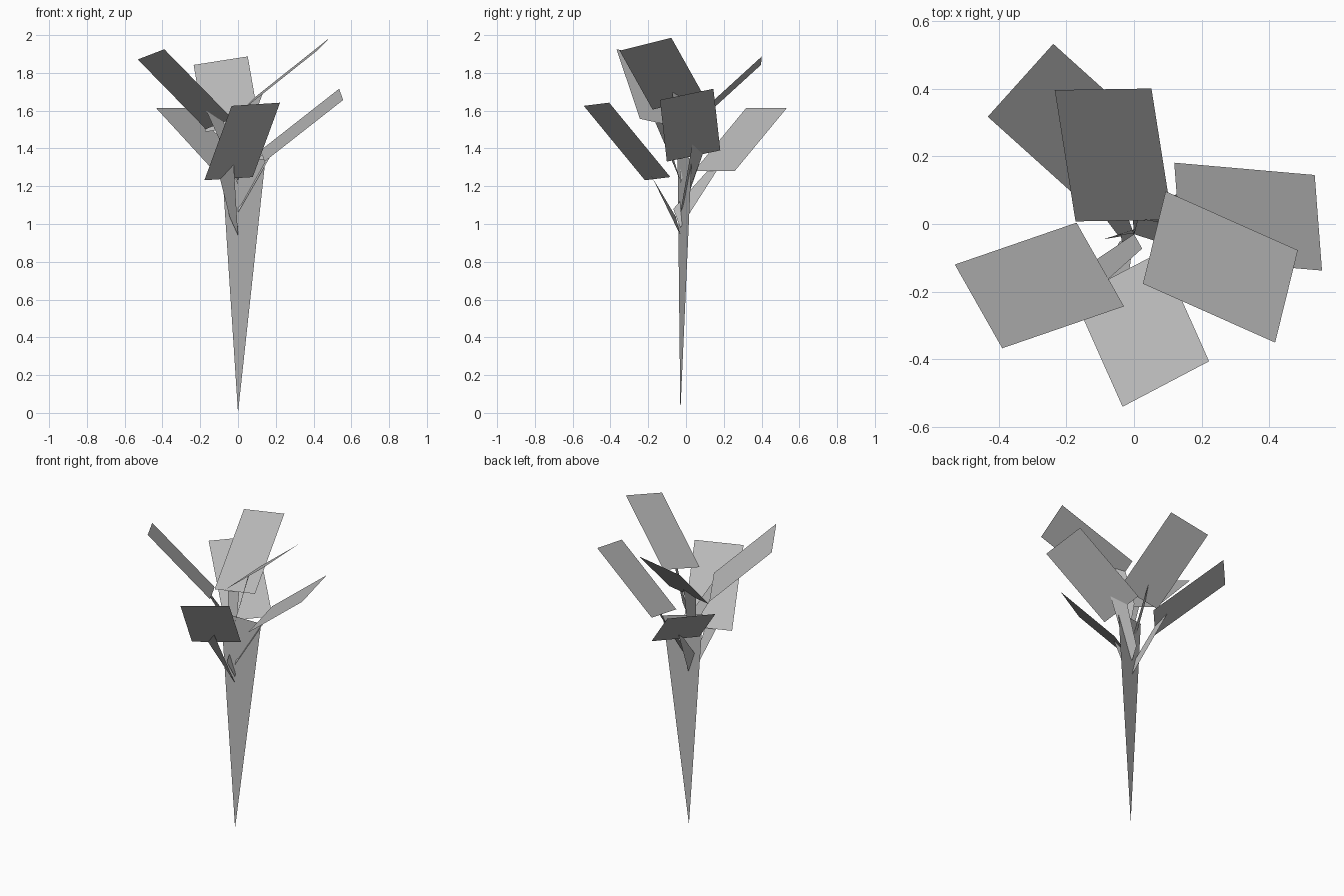
import bpy
from math import radians
from mathutils import Matrix, Vector

cube = bpy.data.objects.get("Cube")
if cube:
    bpy.data.objects.remove(cube, do_unlink=True)

grey = bpy.data.materials.new("plain_grey")
grey.use_nodes = True
colour = (0.5, 0.5, 0.5, 1)
grey.diffuse_color = colour
grey.node_tree.nodes["Principled BSDF"].inputs["Base Color"].default_value = colour

LEAF_LENGTH = 0.53
LEAF_HALF_WIDTH = 0.145
STEM_HEIGHT = 0.3
STEM_REACH = 0.1
TRUNK_AXIS_Y = -0.03


def sheet(name, corners):
    """One flat card with a single face."""
    mesh = bpy.data.meshes.new(name)
    mesh.from_pydata(corners, [], [range(len(corners))])
    mesh.materials.append(grey)
    card = bpy.data.objects.new(name, mesh)
    bpy.context.collection.objects.link(card)


def leaf_and_stem(place, base, heading, rise, roll, stem_width=0.05):
    """A rectangular leaf growing from its base, and the stem that carries it."""
    turn = (Matrix.Rotation(radians(heading), 3, "Z")
            @ Matrix.Rotation(radians(-rise), 3, "Y")
            @ Matrix.Rotation(radians(roll), 3, "X"))
    base = Vector(base)
    along = turn @ Vector((1, 0, 0))
    across = turn @ Vector((0, 1, 0))
    length = along * LEAF_LENGTH
    half = across * LEAF_HALF_WIDTH
    sheet("leaf_" + place,
          [base - half, base - half + length, base + half + length, base + half])

    # Stem: a narrow card from the trunk axis to just past the leaf base
    root = Vector((0, TRUNK_AXIS_Y, base.z - STEM_HEIGHT))
    tip = base + along * STEM_REACH
    side = across * stem_width
    shoulder = root + side + Vector((0, 0, STEM_REACH))
    sheet("stem_" + place, [root, tip, base + side, shoulder])


# Trunk: a tall card tapering to a point on the ground
sheet("trunk", [(0, TRUNK_AXIS_Y, 0), (0.145, 0.03, 1.34), (-0.09, -0.045, 1.38)])

# Upper ring of leaves
leaf_and_stem("back", base=(-0.03, 0.01, 1.51), heading=99, rise=42, roll=-12)
leaf_and_stem("front_left", base=(0.06, -0.04, 1.64), heading=-24, rise=36, roll=17)
leaf_and_stem("front_right", base=(-0.1, -0.12, 1.53), heading=199, rise=44, roll=15)

# Lower ring of leaves
leaf_and_stem("left", base=(0.13, 0.04, 1.36), heading=-5, rise=38, roll=15)
leaf_and_stem("back_right", base=(-0.03, 0.15, 1.28), heading=138, rise=39, roll=0)
leaf_and_stem("front", base=(-0.05, -0.15, 1.24), heading=-66, rise=48, roll=5,
              stem_width=-0.05)
